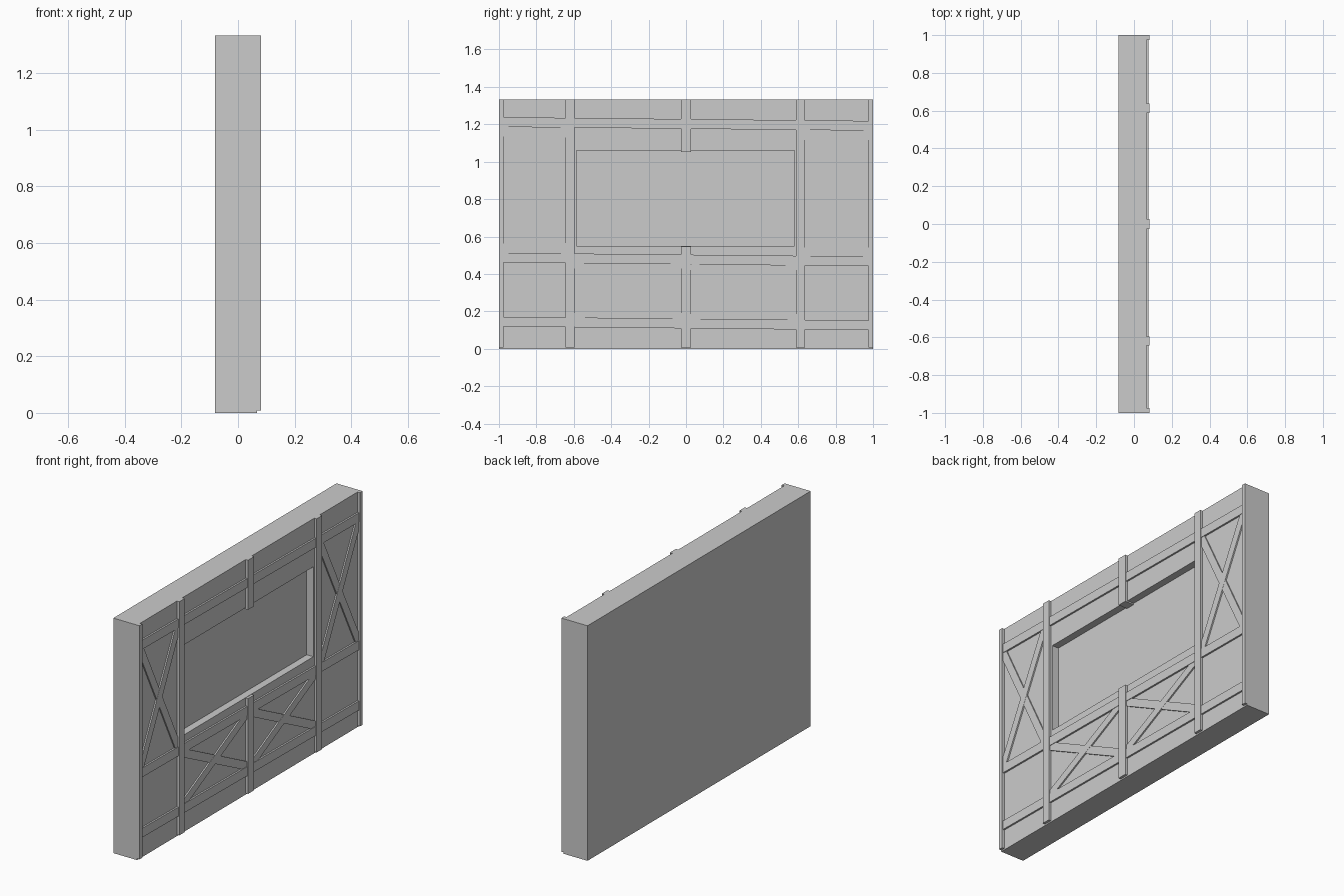
import bpy
import math

if "Cube" in bpy.data.objects:
    bpy.data.objects.remove(bpy.data.objects["Cube"])

BACK, WALL = -0.082, 0.067
POST, RAIL, BRACE_A, BRACE_B = 0.082, 0.077, 0.075, 0.0742
H = 1.333


def prism(name, profile, x0, x1):
    """Extrude a (y, z) outline from x0 to x1."""
    n = len(profile)
    verts = [(x, y, z) for x in (x0, x1) for y, z in profile]
    faces = [tuple(reversed(range(n))), tuple(range(n, 2 * n))]
    faces += [(i, (i + 1) % n, n + (i + 1) % n, n + i) for i in range(n)]
    mesh = bpy.data.meshes.new(name)
    mesh.from_pydata(verts, [], faces)
    obj = bpy.data.objects.new(name, mesh)
    bpy.context.collection.objects.link(obj)
    return obj


def box(name, y0, y1, z0, z1, x0, x1):
    return prism(name, [(y0, z0), (y1, z0), (y1, z1), (y0, z1)], x0, x1)


def bar(name, a, b, width, depth):
    """Straight timber between two (y, z) points, lying on the wall."""
    dy, dz = b[0] - a[0], b[1] - a[1]
    k = width / 2 / math.hypot(dy, dz)
    ny, nz = -dz * k, dy * k
    return prism(name, [(a[0] - ny, a[1] - nz), (b[0] - ny, b[1] - nz),
                        (b[0] + ny, b[1] + nz), (a[0] + ny, a[1] + nz)],
                 WALL - 0.01, depth)


# wall slab with window recess
wall = box("wall", -1, 1, 0, H, BACK, WALL)
cutter = box("window_cutter", -0.585, 0.58, 0.55, 1.06, WALL - 0.042, 0.2)
cutter.hide_render = True
cutter.hide_set(True)
cut = wall.modifiers.new("window_recess", 'BOOLEAN')
cut.operation = 'DIFFERENCE'
cut.solver = 'EXACT'
cut.object = cutter

# upright posts, the middle one broken by the window
for y0, y1 in [(-1, -0.975), (-0.643, -0.595), (0.588, 0.637), (0.975, 1)]:
    box("post", y0, y1, 0.008, H, WALL - 0.01, POST)
box("lower_middle_post", -0.027, 0.027, 0.008, 0.548, WALL - 0.01, POST)
box("upper_middle_post", -0.027, 0.027, 1.052, H, WALL - 0.042, POST)

# slightly tilted horizontal rails
for z in (0.145, 0.487, 1.212):
    bar("rail", (-0.995, z), (0.995, z - 0.02), 0.052, RAIL)

# crossed braces: tall side panels and low panels under the window
panels = [(-0.975, -0.643, 0.51, 1.187), (0.637, 0.975, 0.49, 1.168),
          (-0.595, -0.027, 0.165, 0.455), (0.027, 0.588, 0.16, 0.447)]
for y0, y1, z0, z1 in panels:
    bar("rising_brace", (y0, z0), (y1, z1), 0.045, BRACE_A)
    bar("falling_brace", (y0, z1), (y1, z0), 0.045, BRACE_B)
